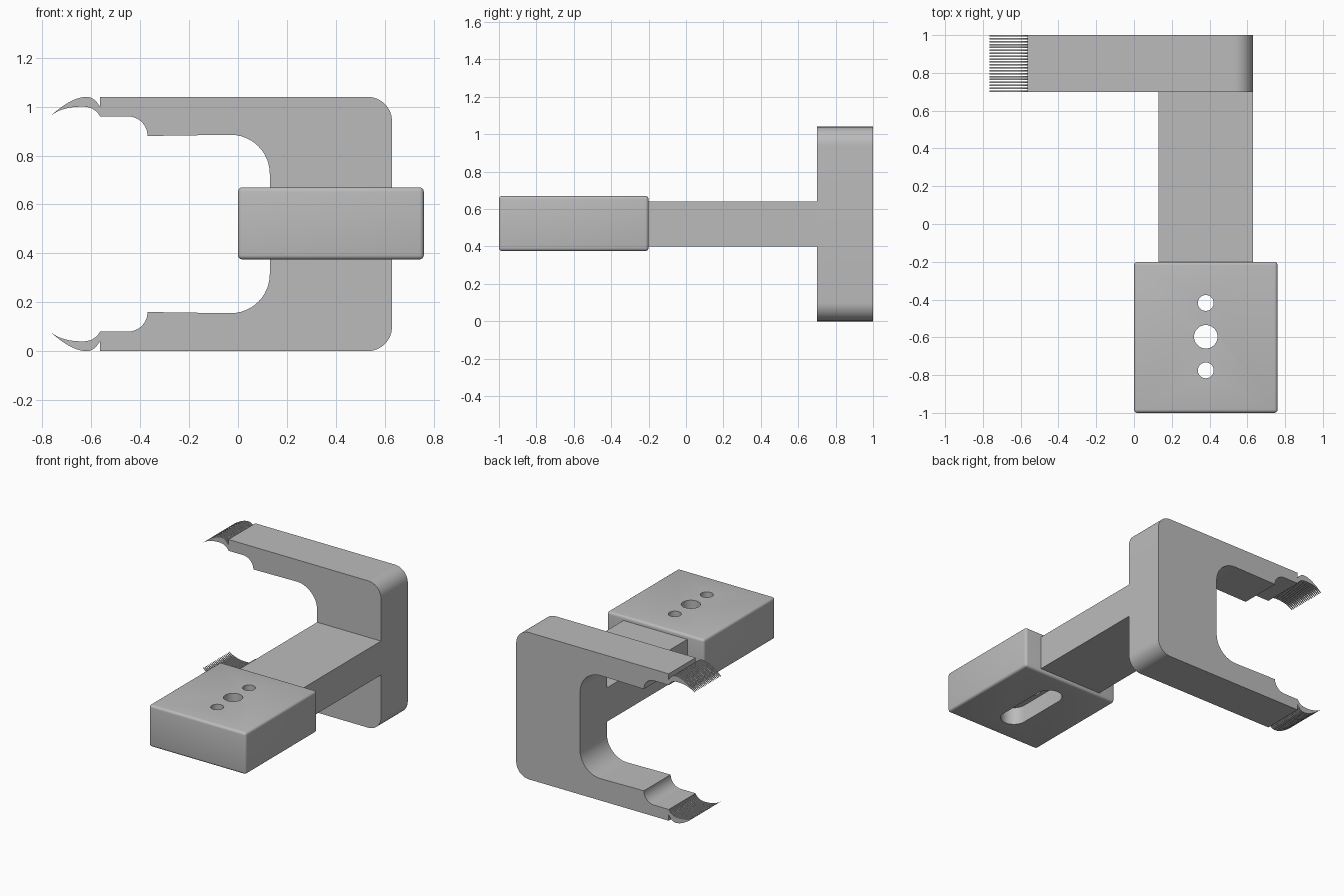
import bpy, bmesh
from math import sin, cos, pi, radians
from mathutils import Matrix

if "Cube" in bpy.data.objects:
    bpy.data.objects.remove(bpy.data.objects["Cube"], do_unlink=True)

grey = bpy.data.materials.new("plain grey")
grey.use_nodes = True
grey.diffuse_color = (0.5, 0.5, 0.5, 1)
grey.node_tree.nodes["Principled BSDF"].inputs["Base Color"].default_value = (0.5, 0.5, 0.5, 1)

MID = 0.52  # height of the symmetry plane


def arc(cx, cy, r, a0, a1, n=12):
    angles = [radians(a0 + (a1 - a0) * i / n) for i in range(n + 1)]
    return [(cx + r * cos(a), cy + r * sin(a)) for a in angles]


def bezier(p, q, r, s, n=10):
    out = []
    for i in range(n + 1):
        t = i / n
        w = ((1 - t) ** 3, 3 * t * (1 - t) ** 2, 3 * t * t * (1 - t), t ** 3)
        out.append(tuple(sum(k * v[c] for k, v in zip(w, (p, q, r, s))) for c in (0, 1)))
    return out


def flip(pts):
    return [(x, 2 * MID - z) for x, z in reversed(pts)]


def add_prism(bm, pts, y0, y1):
    face = bm.faces.new([bm.verts.new((x, y0, z)) for x, z in pts])
    new = bmesh.ops.extrude_face_region(bm, geom=[face])["geom"]
    for v in new:
        if isinstance(v, bmesh.types.BMVert):
            v.co.y = y1


def finish(name, bm, smooth=True):
    bmesh.ops.recalc_face_normals(bm, faces=bm.faces)
    mesh = bpy.data.meshes.new(name)
    bm.to_mesh(mesh)
    bm.free()
    mesh.materials.append(grey)
    obj = bpy.data.objects.new(name, mesh)
    bpy.context.collection.objects.link(obj)
    if smooth:
        bpy.ops.object.select_all(action="DESELECT")
        obj.select_set(True)
        bpy.context.view_layer.objects.active = obj
        bpy.ops.object.shade_smooth_by_angle(angle=radians(35))
    return obj


def box(name, x, y, z):
    bm = bmesh.new()
    add_prism(bm, [(x[0], z[0]), (x[1], z[0]), (x[1], z[1]), (x[0], z[1])], *y)
    return finish(name, bm, False)


# C-shaped frame: upper half outline, mirrored for the lower half
half = arc(0.53, 0.94, 0.1, 0, 90)
half += [(-0.565, 1.04), (-0.565, 0.96)]
half += arc(-0.45, 0.88, 0.08, 90, 0)
half += arc(-0.03, 0.725, 0.16, 90, 0)
bm = bmesh.new()
add_prism(bm, half + flip(half), 0.7, 1.0)
finish("c_frame", bm)

# Curved claw tines: one hooked outline repeated across the frame's depth
hook = bezier((-0.565, 1.0), (-0.58, 1.025), (-0.595, 1.04), (-0.62, 1.04))
hook += bezier((-0.62, 1.04), (-0.665, 1.04), (-0.72, 1.005), (-0.765, 0.963))[1:]
hook += bezier((-0.765, 0.963), (-0.73, 0.99), (-0.69, 1.0), (-0.635, 1.0))[1:]
hook += bezier((-0.635, 1.0), (-0.6, 1.0), (-0.58, 0.985), (-0.565, 0.962))[1:]
COUNT, THICK = 20, 0.008
for name, outline in (("upper_tines", hook), ("lower_tines", flip(hook))):
    bm = bmesh.new()
    for i in range(COUNT):
        y = 0.7 + i * (0.3 - THICK) / (COUNT - 1)
        add_prism(bm, outline, y, y + THICK)
    finish(name, bm)

# Connecting arm
box("arm", (0.13, 0.63), (-0.2, 0.7), (0.4, 0.64))

# Mounting block with softened edges
block = box("mounting_block", (0.0, 0.76), (-1.0, -0.2), (0.375, 0.67))
bevel = block.modifiers.new("soft_edges", "BEVEL")
bevel.width = 0.018
bevel.segments = 4


def cut(name, outline, z0, z1):
    bm = bmesh.new()
    add_prism(bm, outline, z0, z1)
    # Turn the prism so that its length runs along z
    bm.transform(Matrix(((1, 0, 0, 0), (0, 0, 1, 0), (0, 1, 0, 0), (0, 0, 0, 1))))
    cutter = finish(name, bm, False)
    cutter.hide_render = True
    mod = block.modifiers.new(name, "BOOLEAN")
    mod.object = cutter
    mod.solver = "EXACT"
    return cutter


# Three screw holes opening into one long slot underneath
cutters = []
for name, y, r in (("back_hole", -0.418, 0.042), ("middle_hole", -0.597, 0.062),
                   ("front_hole", -0.775, 0.042)):
    cutters.append(cut(name, arc(0.38, y, r, 0, 350, 35), 0.3, 0.8))
slot = arc(0.38, -0.418, 0.087, 0, 180, 16) + arc(0.38, -0.775, 0.087, 180, 360, 16)
cutters.append(cut("under_slot", slot, 0.3, 0.5))

# Apply the cuts and remove the cutters
bpy.ops.object.select_all(action="DESELECT")
block.select_set(True)
bpy.context.view_layer.objects.active = block
for mod in list(block.modifiers):
    bpy.ops.object.modifier_apply(modifier=mod.name)
for c in cutters:
    bpy.data.objects.remove(c, do_unlink=True)
bpy.ops.object.shade_smooth_by_angle(angle=radians(35))
